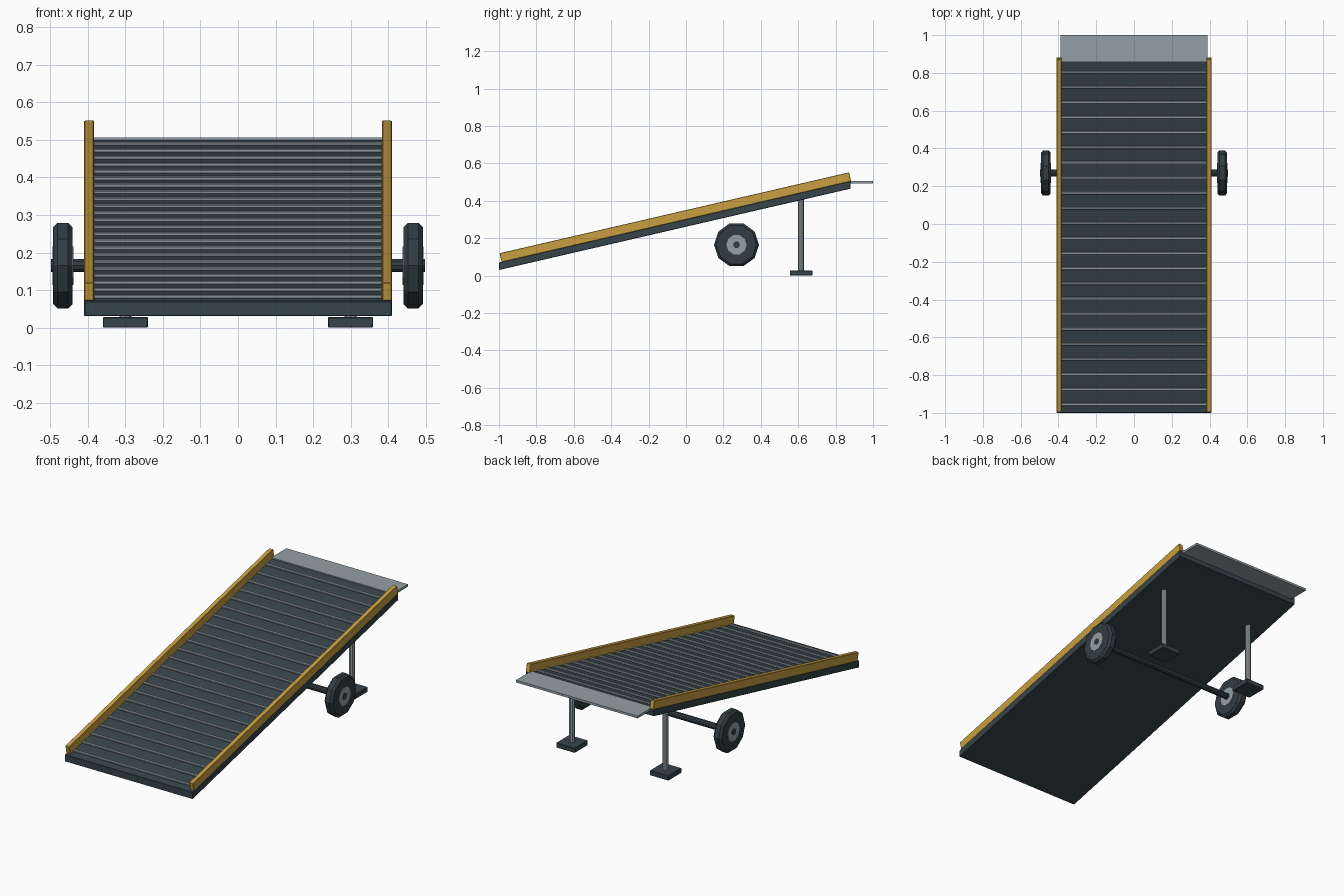
import bpy, bmesh, math
from mathutils import Matrix

cube = bpy.data.objects.get("Cube")
if cube:
    bpy.data.objects.remove(cube, do_unlink=True)


def material(name, rgb):
    m = bpy.data.materials.new(name)
    m.use_nodes = True
    m.diffuse_color = (*rgb, 1)
    m.node_tree.nodes["Principled BSDF"].inputs["Base Color"].default_value = (*rgb, 1)
    return m


SLATE = material("dark slate", (0.038, 0.058, 0.069))
RUBBER = material("dark rubber", (0.032, 0.046, 0.054))
YELLOW = material("safety yellow", (0.58, 0.345, 0.052))
METAL = material("light metal", (0.30, 0.35, 0.375))

SLOPE = 0.2314
ANGLE = math.atan(SLOPE)
FOOT_Y = -1.0


def deck_top(y):
    return 0.07 + SLOPE * (y - FOOT_Y)


def finish(name, bm, mat, bevel=0.0):
    if bevel:
        bmesh.ops.bevel(bm, geom=bm.edges[:], offset=bevel, segments=1, affect='EDGES')
    mesh = bpy.data.meshes.new(name)
    bm.to_mesh(mesh)
    bm.free()
    mesh.materials.append(mat)
    ob = bpy.data.objects.new(name, mesh)
    bpy.context.collection.objects.link(ob)
    return ob


def box(name, loc, size, mat, tilt=0.0, bevel=0.0):
    bm = bmesh.new()
    bmesh.ops.create_cube(bm, size=1, matrix=Matrix.Diagonal((*size, 1)))
    ob = finish(name, bm, mat, bevel)
    ob.location = loc
    ob.rotation_euler.x = tilt
    return ob


def cylinder(name, loc, radius, length, sides, mat, along_x=False, bevel=0.0):
    bm = bmesh.new()
    bmesh.ops.create_cone(bm, cap_ends=True, segments=sides, radius1=radius,
                          radius2=radius, depth=length)
    if bevel:
        rims = [e for e in bm.edges if abs(e.verts[0].co.z - e.verts[1].co.z) < 1e-5]
        bmesh.ops.bevel(bm, geom=rims, offset=bevel, segments=1, affect='EDGES')
    if along_x:
        # put a vertex on the y axis, so the top is flat for ten sides
        first = max(bm.verts, key=lambda v: (round(v.co.xy.length, 4), v.co.y))
        spin = math.pi / 2 - math.atan2(first.co.y, first.co.x)
        bm.transform(Matrix.Rotation(math.pi / 2, 4, 'Y') @ Matrix.Rotation(spin, 4, 'Z'))
    ob = finish(name, bm, mat)
    ob.location = loc
    return ob


# Sloping deck: a slab sheared so that its ends stay upright
bm = bmesh.new()
bmesh.ops.create_cube(bm, size=1, matrix=Matrix.Diagonal((0.82, 1.88, 0.04, 1)))
for v in bm.verts:
    v.co.y -= 0.06
    v.co.z += deck_top(v.co.y) - 0.02
finish("deck", bm, SLATE, 0.002)

# Grip ribs across the deck
for i in range(23):
    y = -0.955 + i * 0.08
    box(f"grip_rib_{i + 1}", (0, y, deck_top(y) + 0.003), (0.77, 0.014, 0.011),
        METAL, ANGLE, 0.002)

# Landing plate at the high end
box("landing_plate", (0, 0.93, 0.5), (0.78, 0.14, 0.013), METAL)

# Axle
cylinder("axle", (0, 0.27, 0.165), 0.018, 0.996, 10, RUBBER, True)

# Paired parts
for side, s in (("left", 1), ("right", -1)):
    box(f"{side}_rail", (s * 0.397, -0.057, 0.312), (0.026, 1.918, 0.049),
        YELLOW, ANGLE, 0.002)
    cylinder(f"{side}_wheel", (s * 0.467, 0.27, 0.165), 0.12, 0.052, 10, RUBBER, True, 0.012)
    cylinder(f"{side}_hub", (s * 0.467, 0.27, 0.165), 0.054, 0.056, 10, METAL, True)
    cylinder(f"{side}_post", (s * 0.3, 0.615, 0.218), 0.016, 0.39, 8, METAL)
    box(f"{side}_foot", (s * 0.3, 0.615, 0.014), (0.12, 0.12, 0.028), SLATE, 0, 0.002)
